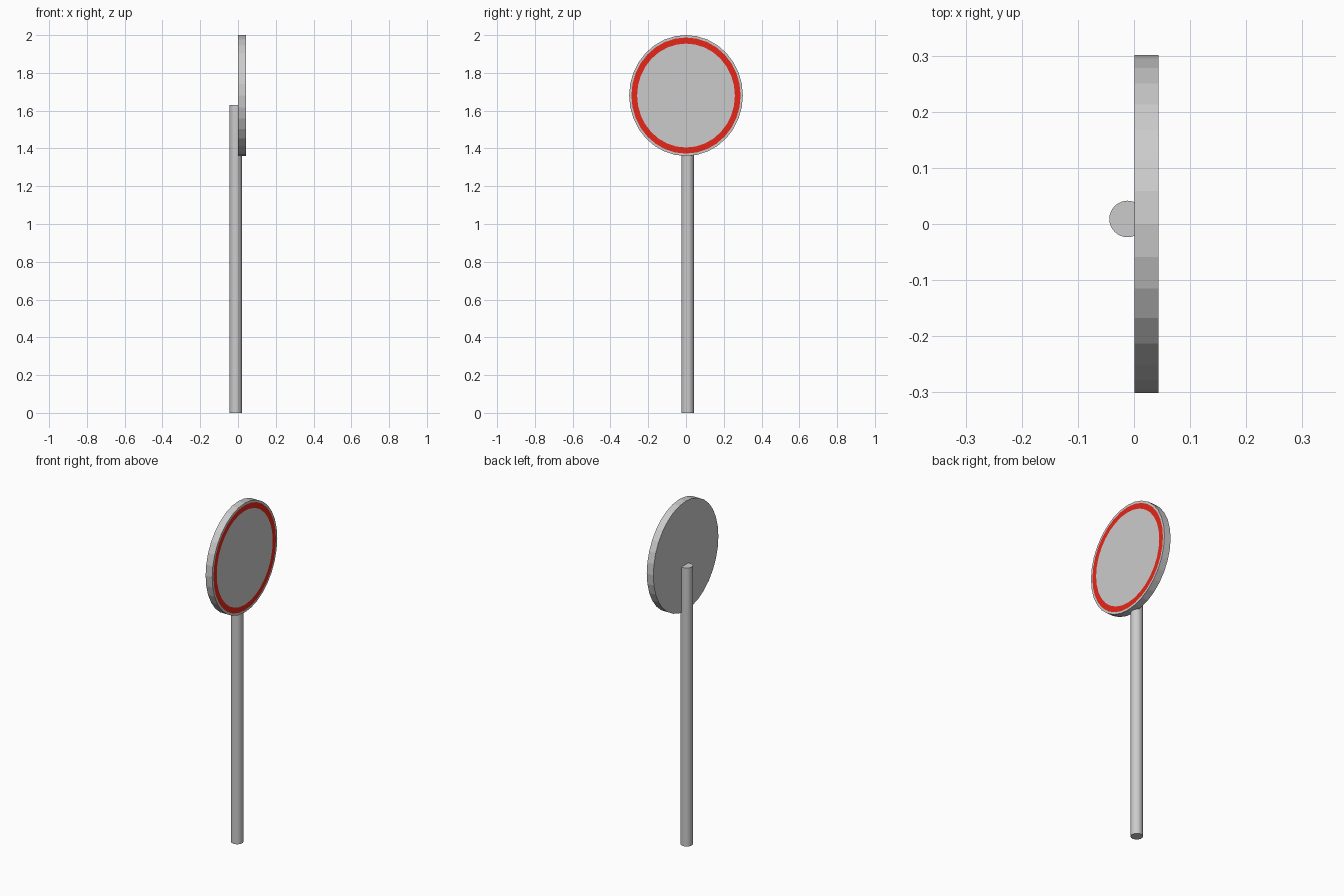
import bpy, bmesh, math

if "Cube" in bpy.data.objects:
    bpy.data.objects.remove(bpy.data.objects["Cube"])

SIDES = 32
HALF_Y, HALF_Z, CENTRE_Z = 0.301, 0.32, 1.68
BACK_X, FRONT_X = 0.001, 0.0435

red = bpy.data.materials.new("red_border")
red.diffuse_color = (0.8, 0.02, 0.01, 1)
red.use_nodes = True
red.node_tree.nodes["Principled BSDF"].inputs["Base Color"].default_value = red.diffuse_color
grey = bpy.data.materials.new("plain_grey")
grey.diffuse_color = (0.6, 0.6, 0.6, 1)
grey.use_nodes = True
grey.node_tree.nodes["Principled BSDF"].inputs["Base Color"].default_value = grey.diffuse_color


def loop(bm, x, scale):
    """Oval ring of vertices in the YZ plane."""
    return [bm.verts.new((x,
                          scale * HALF_Y * math.sin(2 * math.pi * i / SIDES),
                          CENTRE_Z + scale * HALF_Z * math.cos(2 * math.pi * i / SIDES)))
            for i in range(SIDES)]


def bridge(bm, a, b, material=0):
    for i in range(SIDES):
        j = (i + 1) % SIDES
        bm.faces.new((a[i], a[j], b[j], b[i])).material_index = material


# Sign plate: oval disc with a red band set into its front face
bm = bmesh.new()
back = loop(bm, BACK_X, 1)
rim = loop(bm, FRONT_X, 1)
band_outer = loop(bm, FRONT_X, 0.96)
band_inner = loop(bm, FRONT_X, 0.86)
bm.faces.new(back)
bridge(bm, back, rim)
bridge(bm, rim, band_outer)
bridge(bm, band_outer, band_inner, 1)
bm.faces.new(band_inner)
bmesh.ops.recalc_face_normals(bm, faces=bm.faces)
mesh = bpy.data.meshes.new("sign_plate")
bm.to_mesh(mesh)
bm.free()
mesh.materials.append(grey)
mesh.materials.append(red)
bpy.context.collection.objects.link(bpy.data.objects.new("sign_plate", mesh))

# Pole: round post running up behind the plate
POLE_HEIGHT = 1.63
bpy.ops.mesh.primitive_cylinder_add(vertices=SIDES, radius=0.0325, depth=POLE_HEIGHT,
                                    location=(-0.0115, 0.009, POLE_HEIGHT / 2))
pole = bpy.context.object
pole.name = "pole"
pole.data.materials.append(grey)
